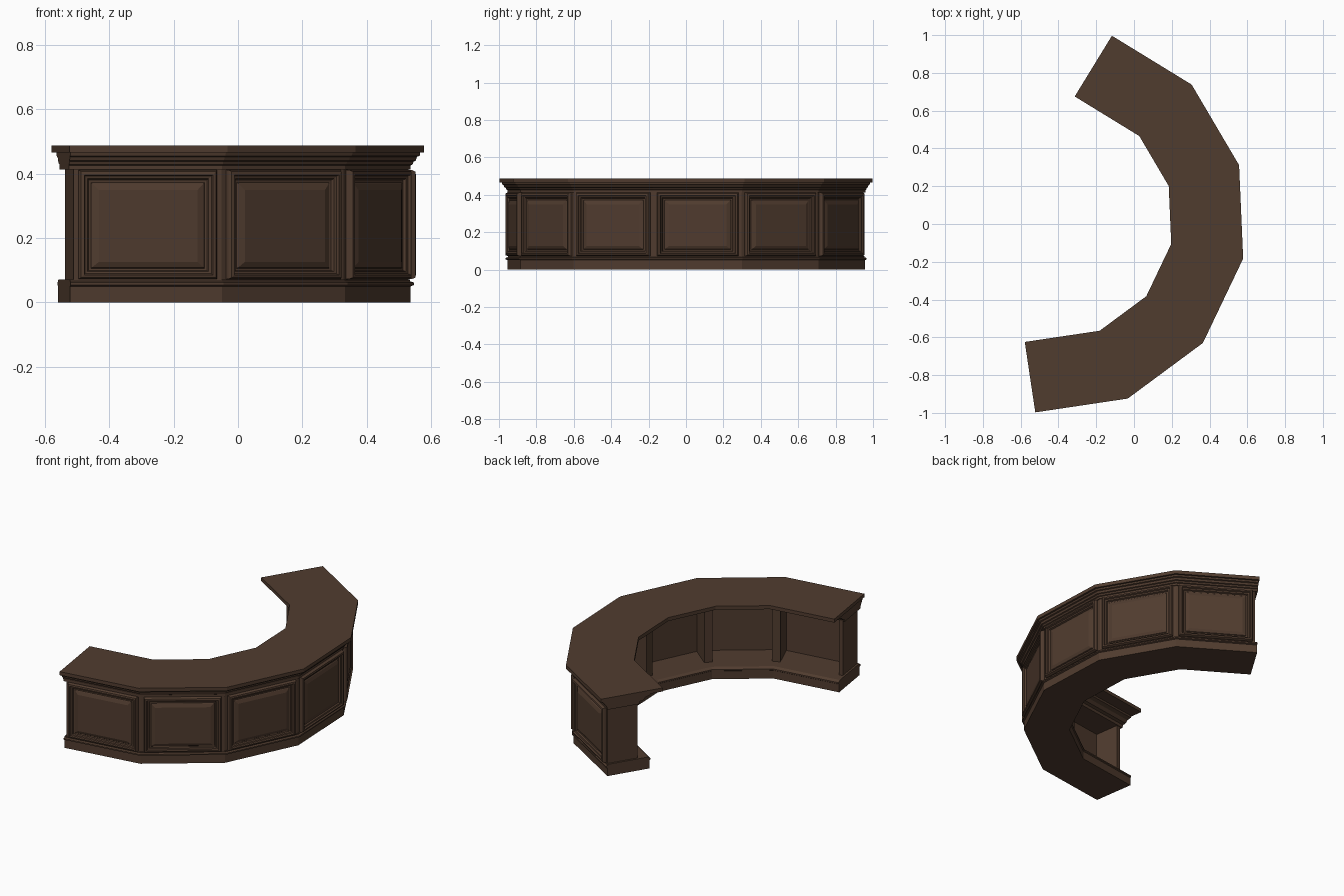
import bpy
import bmesh
from math import radians, sin, cos, tan
from mathutils import Vector

if "Cube" in bpy.data.objects:
    bpy.data.objects.remove(bpy.data.objects["Cube"], do_unlink=True)

# Plan of the counter: six straight bays around a centre point
CENTRE = Vector((-0.4245, 0.021, 0))
BAYS = 6
HALF_TURN = radians(14)
APOTHEM = 0.9926
HALF = APOTHEM * tan(HALF_TURN)
START = radians(72.5)

wood = bpy.data.materials.new("dark_walnut")
wood.use_nodes = True
colour = (0.081, 0.045, 0.028, 1)
wood.diffuse_color = colour
bsdf = wood.node_tree.nodes["Principled BSDF"]
bsdf.inputs["Base Color"].default_value = colour
bsdf.inputs["Roughness"].default_value = 0.7


def place(angle, inset, along, z):
    """Point at a depth behind the counter edge, in the frame of one bay."""
    normal = Vector((cos(angle), sin(angle), 0))
    tangent = Vector((sin(angle), -cos(angle), 0))
    return CENTRE + normal * (APOTHEM - inset) + tangent * along + Vector((0, 0, z))


def bay_angle(k):
    return START - HALF_TURN * (2 * k + 1)


def finish(name, bm):
    bmesh.ops.recalc_face_normals(bm, faces=bm.faces)
    mesh = bpy.data.meshes.new(name)
    bm.to_mesh(mesh)
    bm.free()
    mesh.materials.append(wood)
    obj = bpy.data.objects.new(name, mesh)
    bpy.context.collection.objects.link(obj)
    return obj


def loft(name, rings):
    """Skin closed rings of points and cap both ends."""
    bm = bmesh.new()
    loops = [[bm.verts.new(p) for p in ring] for ring in rings]
    n = len(loops[0])
    for a, b in zip(loops, loops[1:]):
        for i in range(n):
            j = (i + 1) % n
            bm.faces.new((a[i], a[j], b[j], b[i]))
    bm.faces.new(loops[0])
    bm.faces.new(loops[-1])
    return finish(name, bm)


def sweep(name, profile, end_gap):
    """Run an (inset, z) profile round all bays, mitred at joints, square at ends."""
    rings = []
    for i in range(BAYS + 1):
        if i == BAYS:
            ring = [place(bay_angle(i - 1), d, HALF - end_gap, z) for d, z in profile]
        elif i == 0:
            ring = [place(bay_angle(0), d, end_gap - HALF, z) for d, z in profile]
        else:
            ring = [place(bay_angle(i), d, -(APOTHEM - d) * tan(HALF_TURN), z)
                    for d, z in profile]
        rings.append(ring)
    return loft(name, rings)


def upright(name, angle, s0, s1, d0, d1):
    """Vertical board between the plinth and the cornice."""
    corners = ((d0, s0), (d1, s0), (d1, s1), (d0, s1))
    loft(name, [[place(angle, d, s, z) for d, s in corners] for z in (0.07, 0.415)])


# Worktop with stepped cornice mouldings underneath on both sides
sweep("worktop", [(0, 0.487), (0, 0.465), (0.377, 0.465), (0.377, 0.487)], 0)
sweep("cornice", [(0.012, 0.466), (0.014, 0.455), (0.022, 0.452), (0.026, 0.44),
                  (0.033, 0.437), (0.036, 0.428), (0.042, 0.425), (0.042, 0.412),
                  (0.235, 0.412), (0.24, 0.428), (0.26, 0.432), (0.275, 0.448),
                  (0.3, 0.455), (0.305, 0.466)], 0.004)

# Plinth with projecting top moulding
sweep("plinth", [(0.042, 0), (0.042, 0.05), (0.032, 0.054), (0.032, 0.062),
                 (0.044, 0.066), (0.044, 0.072), (0.29, 0.072), (0.306, 0.062),
                 (0.306, 0.054), (0.3, 0.05), (0.3, 0)], 0.008)

# Outer wall
sweep("wall", [(0.048, 0.068), (0.048, 0.415), (0.072, 0.415), (0.072, 0.068)], 0.02)

# Dividers at the joints and boards closing the two ends
for i in range(1, BAYS):
    upright(f"divider_{i}", START - 2 * HALF_TURN * i, -0.024, 0.024, 0.045, 0.207)
upright("end_board_back", bay_angle(0), 0.02 - HALF, 0.045 - HALF, 0.048, 0.23)
upright("end_board_front", bay_angle(BAYS - 1), HALF - 0.045, HALF - 0.02, 0.048, 0.23)

# Raised panels: (step in from the edge, projection from the wall)
PANEL = [(0, -0.002), (0, 0.012), (0.005, 0.022), (0.015, 0.024), (0.019, 0.015),
         (0.027, 0.013), (0.031, 0.004), (0.039, 0.003), (0.042, 0.007), (0.062, 0.014)]
for k in range(BAYS):
    shift = {0: 0.004, BAYS - 1: -0.004}.get(k, 0)
    rings = []
    for step, out in PANEL:
        w, low, high = 0.217 - step, 0.073 + step * 0.85, 0.411 - step
        rings.append([place(bay_angle(k), 0.048 - out, shift + s, z)
                      for s, z in ((-w, low), (w, low), (w, high), (-w, high))])
    loft(f"panel_{k + 1}", rings)
